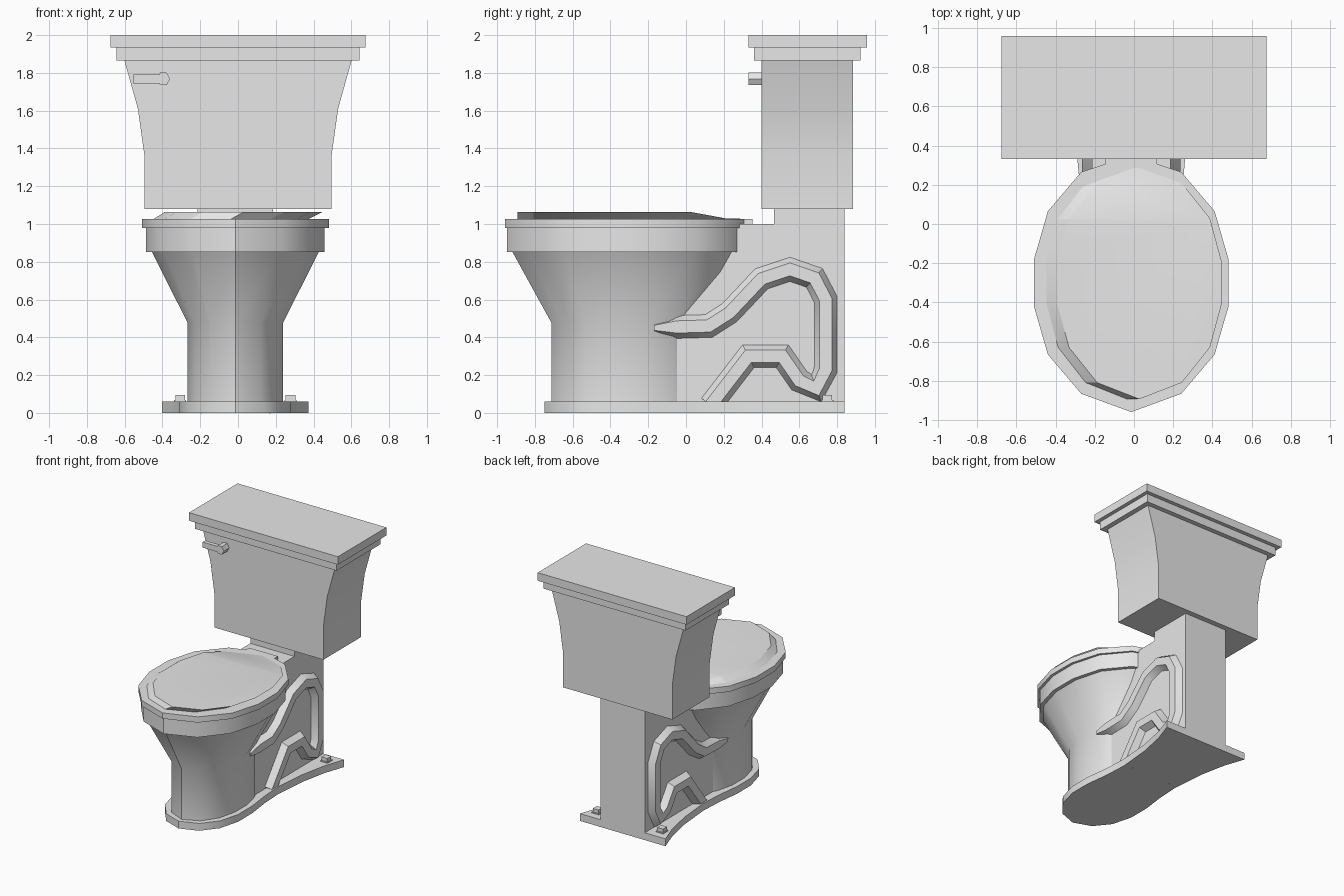
import bpy
import bmesh
import math
from mathutils import Vector

default = bpy.data.objects.get("Cube")
if default:
    bpy.data.objects.remove(default, do_unlink=True)

GREY = (0.8, 0.8, 0.8, 1.0)
mat = bpy.data.materials.new("porcelain_grey")
mat.use_nodes = True
mat.diffuse_color = GREY
mat.node_tree.nodes["Principled BSDF"].inputs["Base Color"].default_value = GREY

CX = -0.014    # bowl and pedestal sit slightly off the tank's centre
BOWL_Y = -0.30


def finish(name, bm, smooth=35):
    bmesh.ops.recalc_face_normals(bm, faces=bm.faces)
    mesh = bpy.data.meshes.new(name)
    bm.to_mesh(mesh)
    bm.free()
    mesh.materials.append(mat)
    obj = bpy.data.objects.new(name, mesh)
    bpy.context.collection.objects.link(obj)
    bpy.ops.object.select_all(action="DESELECT")
    obj.select_set(True)
    bpy.context.view_layer.objects.active = obj
    bpy.ops.object.shade_smooth_by_angle(angle=math.radians(smooth))
    return obj


def loft_mesh(rings):
    """Skin equal-sized rings of points and cap both ends."""
    bm = bmesh.new()
    loops = [[bm.verts.new(p) for p in ring] for ring in rings]
    n = len(loops[0])
    for a, b in zip(loops, loops[1:]):
        for i in range(n):
            j = (i + 1) % n
            bm.faces.new((a[i], a[j], b[j], b[i]))
    bm.faces.new(loops[0])
    bm.faces.new(loops[-1])
    return bm


def loft(name, rings):
    return finish(name, loft_mesh(rings))


def box(name, x0, x1, y0, y1, z0, z1):
    base = [(x0, y0), (x1, y0), (x1, y1), (x0, y1)]
    return loft(name, [[(x, y, z) for x, y in base] for z in (z0, z1)])


# Fourteen-sided egg outline shared by the bowl, seat and lid
half = [(0.255, -0.565), (0.425, -0.365), (0.495, -0.122)]
right = half + [(x, -y) for x, y in reversed(half)]
OVAL = [(0, -0.658)] + right + [(0, 0.65)] + [(-x, y) for x, y in reversed(right)]


def oval(z, sx, sy, cx=CX):
    return [(cx + x * sx, BOWL_Y + y * sy, z) for x, y in OVAL]


# Bowl with straight foot and flared top, rim and seat
loft("bowl", [oval(0.03, 0.51, 0.626), oval(0.476, 0.51, 0.626),
              oval(0.855, 0.895, 0.943)])
loft("rim", [oval(0.852, 0.955, 0.983), oval(0.982, 0.955, 0.983)])
loft("seat", [oval(0.98, 1, 1), oval(1.027, 1, 1)])

# Lid, leaning to one side and sloping down towards the hinge
bm = loft_mesh([oval(1.022, 0.825, 0.9, CX - 0.03), oval(1.063, 0.845, 0.9, CX + 0.042)])
bmesh.ops.bisect_plane(bm, geom=bm.verts[:] + bm.edges[:] + bm.faces[:],
                       plane_co=(0, 0.02, 0), plane_no=(0, 1, 0))
for v in bm.verts:
    if v.co.z > 1.05 and v.co.y > 0.03:
        v.co.z = max(1.03, 1.063 - 0.21 * (v.co.y - 0.02))
finish("lid", bm, 20)

# Rear column that carries the tank, with the hinge deck
profile = [(-0.1, 0.03), (0.84, 0.03), (0.84, 1.085), (0.465, 1.085),
           (0.465, 0.98), (-0.1, 0.98)]
loft("rear_column", [[(CX + s * 0.2, y, z) for y, z in profile] for s in (-1, 1)])
box("hinge_deck", CX - 0.2, CX + 0.2, 0.25, 0.467, 0.975, 1.0)
box("hinge", CX - 0.13, CX + 0.13, 0.28, 0.352, 0.995, 1.026)

# Floor plate: rounded front, narrow waist, flared square back
side = [(0.15, -0.695), (0.25, -0.57), (0.295, -0.40), (0.295, -0.22),
        (0.27, -0.02), (0.26, 0.17), (0.285, 0.45), (0.33, 0.67), (0.388, 0.84)]
outline = [(0, -0.75)] + side + [(-x, y) for x, y in reversed(side)]
loft("floor_plate", [[(CX + x, y, z) for x, y in outline] for z in (0, 0.06)])

# Raised trapway winding over each side of the column
PATH = [(-0.17, 0.45), (-0.05, 0.455), (0.12, 0.46), (0.23, 0.53), (0.40, 0.71),
        (0.55, 0.76), (0.68, 0.715), (0.74, 0.60), (0.74, 0.23), (0.69, 0.13),
        (0.60, 0.17), (0.51, 0.30), (0.33, 0.30), (0.13, 0.04)]
path = [Vector(p) for p in PATH]


def trapway(name, s):
    rings = []
    for i, p in enumerate(path):
        before = (p - path[i - 1]).normalized() if i else None
        after = (path[i + 1] - p).normalized() if i + 1 < len(path) else None
        t = ((before or after) + (after or before)).normalized()
        w = 0.072 / max(0.8, t.dot(after or before))
        if i == 0:
            w *= 0.4
        n = Vector((-t.y, t.x))
        ring = []
        for depth, k in ((0.18, w), (0.25, 0.45 * w), (0.25, -0.45 * w), (0.18, -w)):
            q = p + n * k
            ring.append((CX + s * depth, q.x, q.y))
        rings.append(ring)
    loft(name, rings)


for label, s in (("left", 1), ("right", -1)):
    trapway(label + "_trapway", s)
    x = CX + s * 0.292
    box(label + "_bolt_washer", x - 0.032, x + 0.032, 0.715, 0.78, 0.055, 0.068)
    box(label + "_floor_bolt", x - 0.026, x + 0.026, 0.722, 0.773, 0.06, 0.096)

# Tank with sides that sweep outwards, and its stepped cover
tank = [(0.495, 1.08), (0.495, 1.36), (0.53, 1.61), (0.602, 1.868)]
loft("tank", [[(-w, 0.40, z), (w, 0.40, z), (w, 0.885, z), (-w, 0.885, z)]
              for w, z in tank])
box("tank_cover_step", -0.643, 0.643, 0.36, 0.925, 1.865, 1.936)
box("tank_cover", -0.675, 0.675, 0.33, 0.958, 1.934, 2.0)

# Flush handle: six-sided boss with a flat lever
boss = [(-0.395 + 0.035 * math.cos(a), 1.768 + 0.038 * math.sin(a))
        for a in (math.tau * k / 6 for k in range(6))]
loft("handle_boss", [[(x, y, z) for x, z in boss] for y in (0.33, 0.405)])
box("handle_lever", -0.553, -0.395, 0.332, 0.366, 1.745, 1.791)
